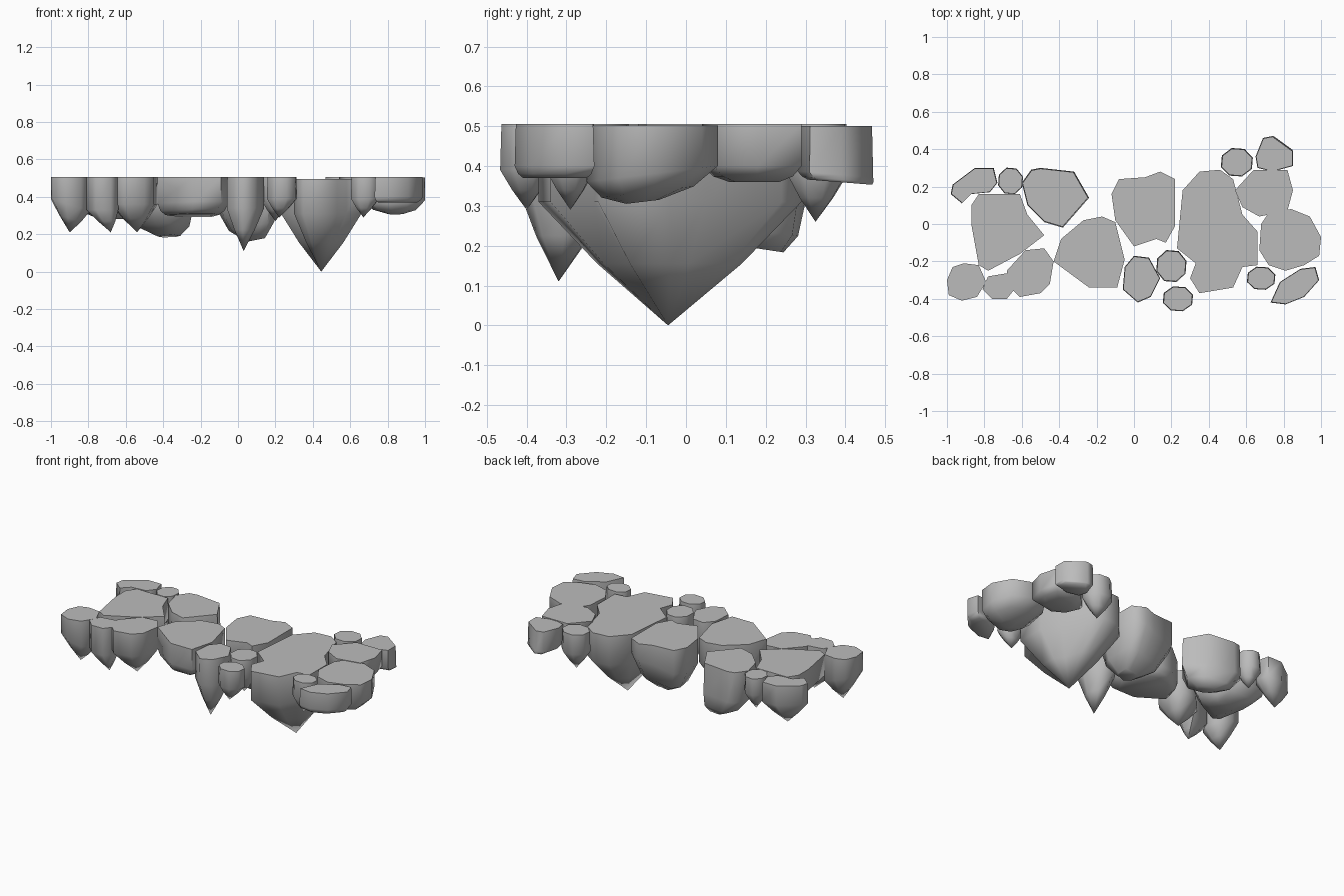
import bpy
import bmesh
import math
from mathutils import Vector

cube = bpy.data.objects.get("Cube")
if cube:
    bpy.data.objects.remove(cube, do_unlink=True)

stone_grey = bpy.data.materials.new("stone_grey")
stone_grey.use_nodes = True
stone_grey.diffuse_color = (0.5, 0.5, 0.5, 1)
stone_grey.node_tree.nodes["Principled BSDF"].inputs["Base Color"].default_value = (0.5, 0.5, 0.5, 1)


def oval(cx, cy, rx, ry, sides=8):
    """Rounded outline, in hundredths."""
    points = []
    for i in range(sides):
        angle = math.tau * (i + 0.4) / sides
        points.append((cx + rx * math.cos(angle), cy + ry * math.sin(angle)))
    return points


def stone(name, outline, foot, waist=38, blunt=0.0, top=50.5, rim=1.0, tilt=(0, 0)):
    """Flat-topped stone: top rim, waist ring, then a point or rounded foot (hundredths).
    The tilt slopes the underside along x and y."""
    bm = bmesh.new()
    centre = sum((Vector(p) for p in outline), Vector((0, 0))) / len(outline)
    fx, fy, fz = foot
    tip = Vector((fx, fy))
    slope = Vector(tilt)

    def ring(scale, slide, z, sloped=True):
        middle = centre.lerp(tip, slide)
        verts = []
        for p in outline:
            offset = (Vector(p) - centre) * scale
            xy = middle + offset
            height = z + (offset.dot(slope) if sloped else 0)
            verts.append(bm.verts.new((xy.x / 100, xy.y / 100, height / 100)))
        return verts

    rings = [ring(rim, 0.0, top, sloped=False), ring(1.0, 0.0, waist)]
    if blunt:
        rings.append(ring(0.6 + blunt * 0.4, 0.5, waist + (fz - waist) * 0.65))
        rings.append(ring(blunt, 1.0, fz))
    else:
        rings.append(ring(0.55, 0.5, waist + (fz - waist) * 0.5))
    bm.faces.new(rings[0])
    count = len(outline)
    for upper, lower in zip(rings, rings[1:]):
        for i in range(count):
            j = (i + 1) % count
            bm.faces.new((upper[i], lower[i], lower[j], upper[j]))
    last = rings[-1]
    if blunt:
        bm.faces.new(last[::-1])
    else:
        point = bm.verts.new((fx / 100, fy / 100, fz / 100))
        for i in range(count):
            bm.faces.new((last[i], point, last[(i + 1) % count]))
    bmesh.ops.recalc_face_normals(bm, faces=bm.faces[:])
    mesh = bpy.data.meshes.new(name)
    bm.to_mesh(mesh)
    bm.free()
    mesh.materials.append(stone_grey)
    obj = bpy.data.objects.new(name, mesh)
    bpy.context.collection.objects.link(obj)
    bpy.ops.object.select_all(action="DESELECT")
    obj.select_set(True)
    bpy.context.view_layer.objects.active = obj
    bpy.ops.object.shade_smooth_by_angle(angle=math.radians(70))


# Left cluster, back row
stone("left_back_stone", [(-98, 16), (-97, 21), (-85, 30), (-75, 30), (-73, 22), (-77, 17),
      (-87, 16), (-92, 11)], foot=(-87, 21, 25), rim=0.97)
stone("left_back_pebble", oval(-66, 23, 7, 7.5), foot=(-66, 23, 29), waist=40, rim=0.95)
stone("left_back_boulder", [(-60, 22), (-55, 29), (-50, 30), (-32, 28), (-24, 14), (-38, -2),
      (-48, 1), (-57, 10)], foot=(-38, 20, 19), waist=33, blunt=0.33, rim=0.97,
      tilt=(0, -0.15))

# Left cluster, middle and front
stone("left_slab", [(-87, 0), (-87, 10), (-83, 16), (-61, 16), (-57, 5), (-48, -6), (-61, -16),
      (-78, -25), (-83, -22)], foot=(-68, -2, 28), waist=37, blunt=0.4)
stone("left_front_stone", [(-100, -30), (-97, -23), (-91, -21), (-83, -22), (-79, -31),
      (-84, -39), (-92, -41), (-99, -38)], foot=(-90, -31, 21), waist=36, tilt=(-0.3, 0))
stone("left_front_pebble", [(-81, -35), (-78, -28), (-66, -26), (-64, -35), (-68, -40),
      (-76, -40)], foot=(-68, -33, 21), waist=33)
stone("left_inner_stone", [(-68, -25), (-58, -14), (-48, -13), (-43, -20), (-45, -32),
      (-50, -37), (-61, -39), (-67, -33)], foot=(-54, -25, 21), waist=36)

# Middle stones
stone("middle_front_slab", [(-43, -20), (-39, -8), (-27, 2), (-17, 4), (-10, 1), (-5, -19),
      (-9, -34), (-24, -34)], foot=(-23, -14, 30), waist=36, blunt=0.75, tilt=(0, -0.07))
stone("middle_back_boulder", [(-12, 16), (-8, 24), (6, 25), (14, 28), (22, 24), (22, -1),
      (17, -10), (12, -8), (0, -12), (-10, 2)], foot=(10, 6, 17), waist=38, blunt=0.28,
      tilt=(0.2, 0))
stone("middle_spike", [(-5, -23), (0, -17), (8, -18), (14, -29), (9, -39), (2, -42),
      (-6, -35)], foot=(3, -32, 11), waist=34, rim=0.97)
stone("middle_pebble", oval(20, -22.5, 8.5, 9), foot=(20, -22, 27), waist=39, rim=0.95)
stone("middle_front_pebble", oval(23.5, -40, 8.5, 7), foot=(22, -40, 29), waist=39, rim=0.95)

# Right cluster, with the deepest stone
stone("right_great_spike", [(23, -13), (26, 18), (35, 28), (46, 29), (53, 24), (58, 5), (66, -4),
      (66, -22), (58, -23), (53, -34), (35, -37), (30, -29), (33, -21)],
      foot=(44.5, -4.5, 0), waist=31, top=49.5)
stone("right_back_slab", [(58, 9), (54, 18), (64, 29), (82, 29), (85, 18), (82, 7), (67, 4)],
      foot=(70, 17, 36), waist=40, blunt=0.5)
stone("right_back_pebble", oval(55, 33, 9, 8), foot=(55, 32.5, 26), rim=0.95)
stone("right_back_stone", [(65, 36), (69, 46), (74, 47), (85, 39), (85, 31), (74, 28), (66, 30)],
      foot=(75, 38, 36), waist=38, blunt=0.85, top=50, rim=0.97, tilt=(0, -0.08))
stone("right_end_boulder", [(67, -14), (68, 0), (72, 6), (84, 8), (94, 4), (100, -7), (99, -17),
      (91, -22), (81, -25), (72, -22)], foot=(84, -11, 31), waist=38, blunt=0.25, top=50.2,
      tilt=(0, 0.12))
stone("right_front_pebble", oval(68, -29, 8, 6.5), foot=(67, -29, 29), waist=39, rim=0.95)
stone("right_front_slab", [(73, -42), (78, -31), (89, -24), (97, -23), (99, -30), (91, -39),
      (81, -43)], foot=(86, -33, 37), waist=40, blunt=0.8, rim=0.97)
